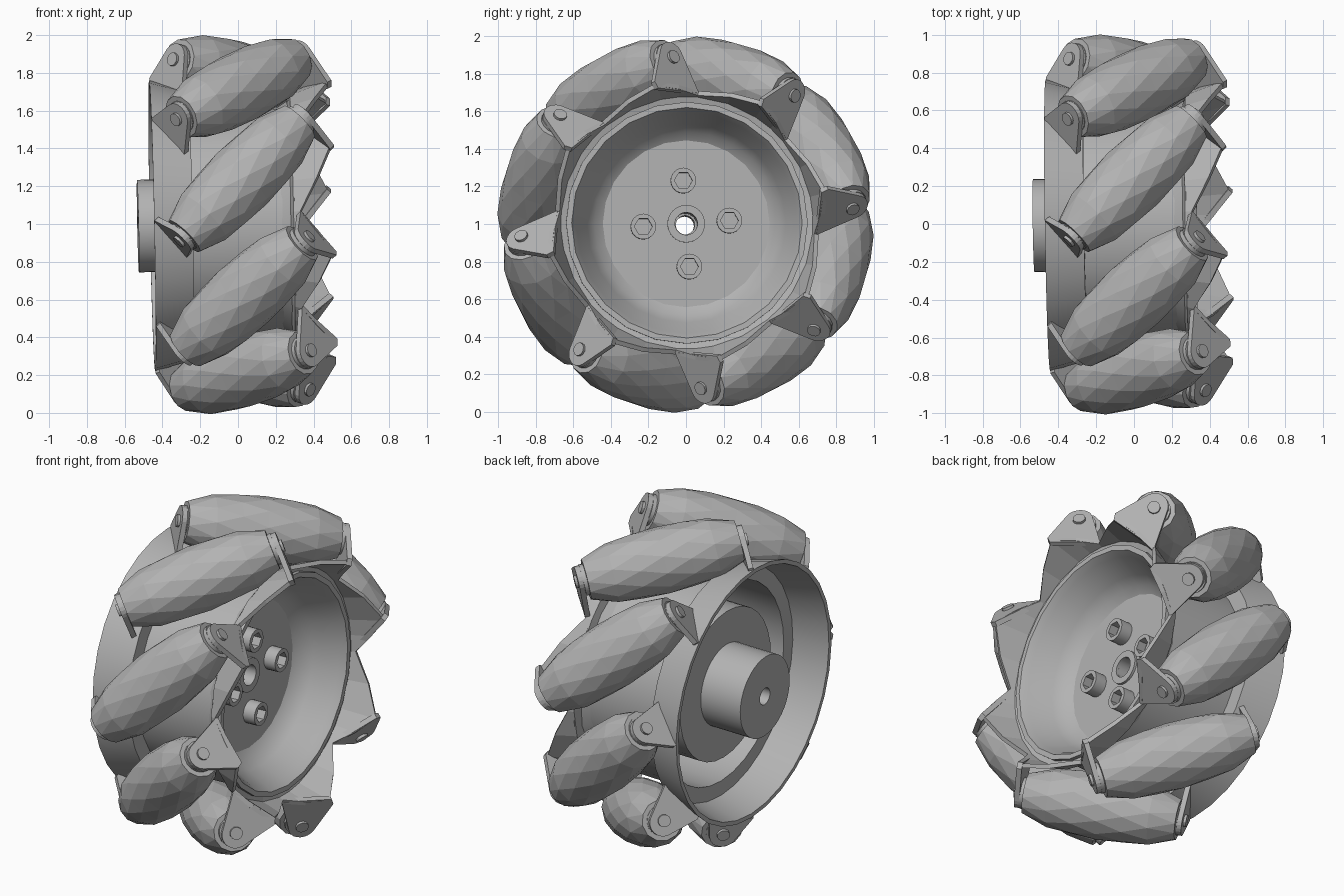
import bpy, bmesh, math
from mathutils import Matrix, Vector

if "Cube" in bpy.data.objects:
    bpy.data.objects.remove(bpy.data.objects["Cube"])

grey = bpy.data.materials.new("plain_grey")
grey.use_nodes = True
grey.diffuse_color = (0.45, 0.45, 0.45, 1)
grey.node_tree.nodes["Principled BSDF"].inputs["Base Color"].default_value = grey.diffuse_color

# The whole wheel leans very slightly on its axle, which runs along x
LEAN = (Matrix.Translation((0, 0, 1)) @ Matrix.Rotation(math.radians(-1.2), 4, 'Y')
        @ Matrix.Rotation(math.radians(0.9), 4, 'Z'))
COUNT = 8
STEP = 2 * math.pi / COUNT
FIRST = math.radians(28)      # angle of the first roller
ORBIT = 0.815                 # distance of the roller centres from the axle
FLOOR = 0.065                 # x of the dish floor


def finish(name, bm, matrix, smooth=True):
    bmesh.ops.remove_doubles(bm, verts=bm.verts, dist=1e-5)
    bmesh.ops.recalc_face_normals(bm, faces=bm.faces)
    bm.transform(LEAN @ matrix)
    mesh = bpy.data.meshes.new(name)
    bm.to_mesh(mesh)
    bm.free()
    mesh.materials.append(grey)
    obj = bpy.data.objects.new(name, mesh)
    bpy.context.collection.objects.link(obj)
    if smooth:
        bpy.ops.object.select_all(action='DESELECT')
        obj.select_set(True)
        bpy.context.view_layer.objects.active = obj
        bpy.ops.object.shade_smooth_by_angle(angle=math.radians(30))
    return obj


def around_x(x, r, a):
    return Vector((x, r * math.cos(a), r * math.sin(a)))


def lathe(name, profile, sides=24, matrix=Matrix(), hexes=(), closed=True):
    """Revolve (x, radius) points around x; points listed in hexes follow a hexagon."""
    bm = bmesh.new()
    rings = []
    for i, (x, r) in enumerate(profile):
        ring = []
        for s in range(sides):
            a = 2 * math.pi * s / sides
            k = 1
            if i in hexes:
                k = math.cos(math.pi / 6) / math.cos(a % (math.pi / 3) - math.pi / 6)
            ring.append(bm.verts.new(around_x(x, r * k, a)))
        rings.append(ring)
    pairs = list(zip(rings, rings[1:])) + ([(rings[-1], rings[0])] if closed else [])
    for low, high in pairs:
        for s in range(sides):
            n = (s + 1) % sides
            bm.faces.new((low[s], low[n], high[n], high[s]))
    return finish(name, bm, matrix)


def tube(name, x0, x1, inner, outer, sides):
    return lathe(name, [(x0, inner), (x0, outer), (x1, outer), (x1, inner)], sides)


def rod(name, x0, x1, r, sides, matrix):
    return lathe(name, [(x0, 0), (x0, r), (x1, r), (x1, 0)], sides, matrix, closed=False)


def roller(name, matrix):
    """Barrel with staggered rings, giving triangular facets."""
    bm = bmesh.new()
    sides, rows, half = 12, 6, 0.44
    rings = []
    for i in range(rows + 1):
        t = half * (2 * i / rows - 1)
        r = math.sqrt(1 - t * t / 2) - ORBIT + 0.004
        if i in (0, rows):
            r -= 0.022
        rings.append([bm.verts.new(around_x(t, r, 2 * math.pi * (s + (i % 2) / 2) / sides))
                      for s in range(sides)])
    for i in range(rows):
        low, high = rings[i], rings[i + 1]
        for s in range(sides):
            n = (s + 1) % sides
            if i % 2 == 0:
                bm.faces.new((low[s], low[n], high[s]))
                bm.faces.new((low[n], high[n], high[s]))
            else:
                bm.faces.new((low[s], low[n], high[n]))
                bm.faces.new((low[s], high[n], high[s]))
    bm.faces.new(rings[0])
    bm.faces.new(rings[-1])
    finish(name, bm, matrix, smooth=False)


def bracket(name, t, corner, foot, matrix):
    """Round-tipped plate standing square to the roller axis."""
    bm = bmesh.new()
    points = list(corner)
    for i in range(9):
        a = math.radians(50 + 130 * i / 8)
        points.append((0.078 * math.cos(a), 0.01 + 0.078 * math.sin(a)))
    points += foot
    face = bm.faces.new([bm.verts.new((t, s, h)) for s, h in points])
    out = bmesh.ops.extrude_face_region(bm, geom=[face])
    moved = [v for v in out["geom"] if isinstance(v, bmesh.types.BMVert)]
    bmesh.ops.translate(bm, verts=moved, vec=(0.03, 0, 0))
    finish(name, bm, matrix, smooth=False)


# Drum between the side brackets, with a wide stepped rim at the back
lathe("drum", [(-0.455, 0.77), (-0.25, 0.715), (-0.25, 0.62), (0.26, 0.615), (0.29, 0.69),
               (0.29, 0.6), (-0.25, 0.6), (-0.25, 0.69), (-0.455, 0.745)], 32)

# Dish open on one side, with a flat floor
lathe("dish", [(0.32, 0.645), (0.32, 0.615), (0.28, 0.59), (0.15, 0.53), (0.095, 0.49),
               (FLOOR, 0.445), (FLOOR, 0.06), (0.005, 0.06), (0.005, 0.48),
               (0.07, 0.53), (0.2, 0.6), (0.27, 0.645)])

# Thick boss behind the floor, hub shaft with a through bore, and a small collar
tube("boss", -0.265, 0.02, 0.06, 0.45, 32)
tube("hub_shaft", -0.53, -0.255, 0.05, 0.245, 40)
tube("hub_collar", FLOOR - 0.01, FLOOR + 0.015, 0.06, 0.1, 32)

# Four socket-head bolts on the dish floor
for i in range(4):
    a = math.radians(4) + i * math.pi / 2
    lathe(f"bolt_{i + 1}", [(-0.01, 0), (-0.01, 0.068), (0.075, 0.068), (0.075, 0.048),
                            (0.02, 0.048), (0.02, 0)], 24,
          Matrix.Translation(around_x(FLOOR, 0.23, a)), hexes=(3, 4), closed=False)

# Saw-toothed collar that joins the brackets on the dish side
bm = bmesh.new()
columns = []
keys = [(-33, 0.32, 0.705), (-24.5, 0.405, 0.735), (-16, 0.49, 0.765), (-2, 0.41, 0.73)]
for k in range(COUNT):
    for angle, x, r in keys:
        a = FIRST + k * STEP + math.radians(angle)
        columns.append([bm.verts.new(around_x(px, pr, a))
                        for px, pr in ((0.265, 0.625), (0.285, 0.69), (x, r))])
for i, col in enumerate(columns):
    nxt = columns[(i + 1) % len(columns)]
    for j in range(2):
        bm.faces.new((col[j], nxt[j], nxt[j + 1], col[j + 1]))
saw = finish("toothed_collar", bm, Matrix(), smooth=False)
solid = saw.modifiers.new("thickness", 'SOLIDIFY')
solid.thickness = 0.025

# Slanted rollers, each held by a bracket, spacer and pin at both ends
SIDES = [(1, "outer", 0.46, [(0.21, -0.11), (0.21, -0.07)], [(-0.05, -0.235), (0.0, -0.21)]),
         (-1, "back", 0.443, [(0.185, -0.075), (0.185, -0.06)], [(-0.05, -0.2), (0.0, -0.18)])]
for k in range(COUNT):
    a = FIRST + k * STEP
    radial = around_x(0, 1, a)
    tangent = around_x(0, 1, a + math.pi / 2)
    axle = Vector((1, 0, 0))
    for end, side, t, corner, foot in SIDES:
        along = (axle - tangent).normalized() * end
        across = (axle + tangent).normalized() * end
        frame = Matrix((along, across, radial)).transposed().to_4x4()
        frame.translation = radial * ORBIT + axle * 0.012
        if end == 1:
            roller(f"roller_{k + 1}", frame)
        bracket(f"{side}_bracket_{k + 1}", t, corner, foot, frame)
        rod(f"{side}_spacer_{k + 1}", 0.42, t + 0.002, 0.09, 16, frame)
        rod(f"{side}_pin_{k + 1}", t, t + 0.045, 0.036, 12, frame)
